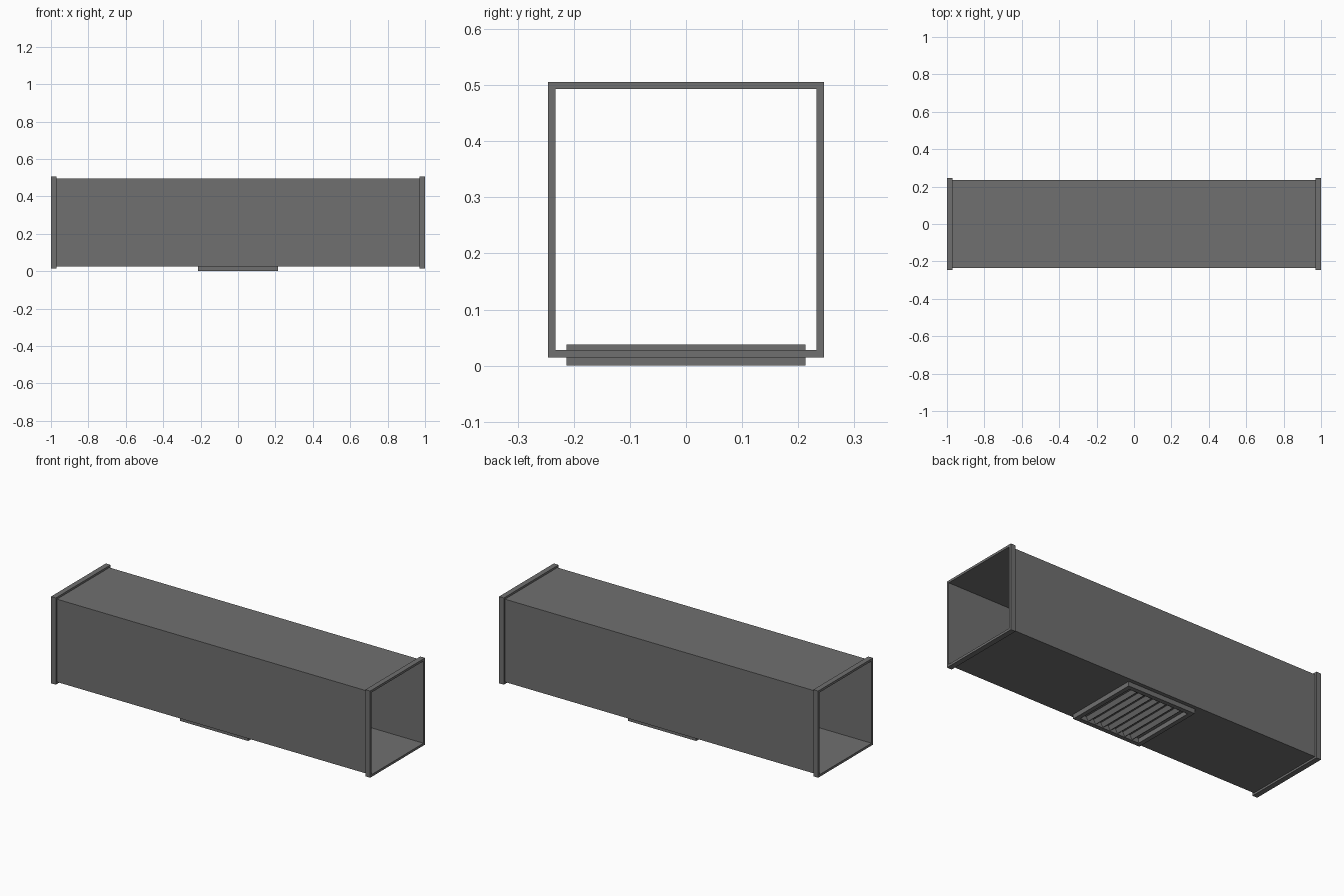
import bpy, bmesh
from mathutils import Matrix, Vector

if "Cube" in bpy.data.objects:
    bpy.data.objects.remove(bpy.data.objects["Cube"])

steel = bpy.data.materials.new("dark_grey_steel")
steel.diffuse_color = (0.16, 0.16, 0.16, 1)
steel.use_nodes = True
steel.node_tree.nodes["Principled BSDF"].inputs["Base Color"].default_value = steel.diffuse_color


def finish(name, bm):
    bmesh.ops.recalc_face_normals(bm, faces=bm.faces)
    me = bpy.data.meshes.new(name)
    bm.to_mesh(me)
    bm.free()
    me.materials.append(steel)
    ob = bpy.data.objects.new(name, me)
    bpy.context.collection.objects.link(ob)
    return ob


def frame(name, centre, outer, inner, depth, axis):
    """Square picture-frame extruded along the 'X' or 'Z' axis (half sizes)."""
    bm = bmesh.new()
    corners = [(-1, -1), (1, -1), (1, 1), (-1, 1)]
    rings = []
    for size, d in ((outer, -1), (outer, 1), (inner, 1), (inner, -1)):
        ring = []
        for a, b in corners:
            p = (d * depth, a * size, b * size) if axis == 'X' else (a * size, b * size, d * depth)
            ring.append(bm.verts.new(Vector(p) + Vector(centre)))
        rings.append(ring)
    for i in range(4):
        r, s = rings[i], rings[(i + 1) % 4]
        for j in range(4):
            k = (j + 1) % 4
            bm.faces.new((r[j], r[k], s[k], s[j]))
    return finish(name, bm)


def box(name, centre, size, tilt=0.0):
    bm = bmesh.new()
    m = Matrix.Translation(centre) @ Matrix.Rotation(tilt, 4, 'Y') @ Matrix.Diagonal((*size, 1))
    bmesh.ops.create_cube(bm, size=1, matrix=m)
    return finish(name, bm)


MID = 0.2605

# Thin sheet duct, open at both ends
frame("duct_shell", (0, 0, MID), 0.2345, 0.2330, 0.975, 'X')

# End flanges
for side, label in ((-1, "left"), (1, "right")):
    frame(label + "_flange", (side * 0.985, 0, MID), 0.2455, 0.2325, 0.015, 'X')

# Vent grille set through the floor
frame("vent_frame", (0, 0, 0.019), 0.213, 0.188, 0.019, 'Z')
for i in range(7):
    x = (i - 3) * 0.047
    box(f"vent_slat_{i + 1}", (x, 0, 0.0185), (0.008, 0.378, 0.030), 0.5)
